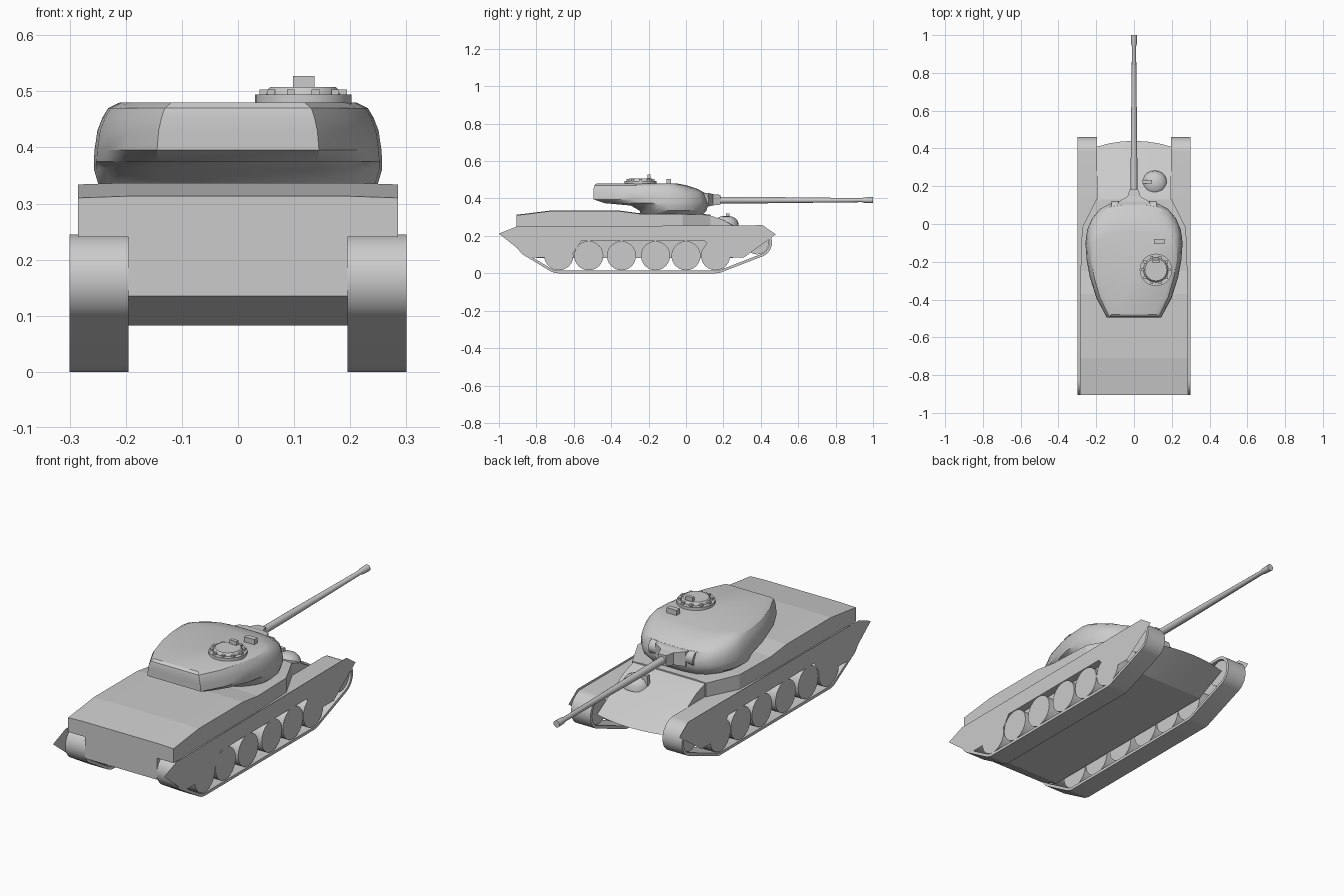
import bpy, bmesh, math
from math import sin, cos, pi, radians

if "Cube" in bpy.data.objects:
    bpy.data.objects.remove(bpy.data.objects["Cube"])


def make(name, verts, faces, smooth=None, mirror=False):
    me = bpy.data.meshes.new(name)
    me.from_pydata(verts, [], faces)
    bm = bmesh.new()
    bm.from_mesh(me)
    bmesh.ops.recalc_face_normals(bm, faces=bm.faces)
    bm.to_mesh(me)
    bm.free()
    ob = bpy.data.objects.new(name, me)
    bpy.context.collection.objects.link(ob)
    if mirror:
        ob.modifiers.new("Mirror", 'MIRROR')
    if smooth:
        bpy.ops.object.select_all(action='DESELECT')
        ob.select_set(True)
        bpy.context.view_layer.objects.active = ob
        bpy.ops.object.shade_smooth_by_angle(angle=radians(smooth))
    return ob


def loft(name, rings, closed=False, **kw):
    # Bridge equal-length rings; cap the ends unless the rings form a closed tube
    n, m = len(rings[0]), len(rings)
    verts = [v for r in rings for v in r]
    faces = []
    for i in range(m if closed else m - 1):
        a, b = i * n, (i + 1) % m * n
        faces += [(a + k, a + (k + 1) % n, b + (k + 1) % n, b + k) for k in range(n)]
    if not closed:
        faces += [tuple(range(n)), tuple(range((m - 1) * n, m * n))]
    return make(name, verts, faces, **kw)


def box(name, x, y, z, **kw):
    return loft(name, [[(x[0], y[0], h), (x[1], y[0], h), (x[1], y[1], h), (x[0], y[1], h)]
                       for h in z], **kw)


def turned(name, axis, centre, profile, n=24, **kw):
    # Revolve (position along axis, radius) pairs
    def pt(t, r, a):
        u, v = r * cos(a), r * sin(a)
        o = {'x': (t, u, v), 'y': (u, t, v), 'z': (u, v, t)}[axis]
        return tuple(c + d for c, d in zip(centre, o))
    return loft(name, [[pt(t, r, 2 * pi * k / n) for k in range(n)] for t, r in profile],
                smooth=35, **kw)


# Lower hull with a bowed nose
rings = []
for x in (-.195, -.13, -.065, 0, .065, .13, .195):
    nose = .44 - .03 * (x / .195) ** 2
    prof = [(-.905, .3), (-.905, .135), (-.8, .083), (.25, .083), (nose, .16),
            (.2, .285), (.12, .312), (-.3, .3)]
    rings.append([(x, y, z) for y, z in prof])
loft("lower_hull", rings, smooth=20)

# Upper hull: engine deck stepping down to the turret ring, tapering at the front
rings = []
for y, w, z in [(-.905, .285, .31), (-.71, .285, .334), (-.37, .285, .334),
                (-.25, .283, .318), (-.02, .275, .316), (.13, .2, .312)]:
    rings.append([(-w, y, .24), (w, y, .24), (w, y, z), (w * .7, y, z + .003),
                  (-w * .7, y, z + .003), (-w, y, z)])
loft("upper_hull", rings)

# Tracks: band stretched around the end wheels and outer road wheels
circles = [(-.825, .165, .08), (.38, .165, .08), (-.68, .096, .096), (.158, .096, .096)]
N = 56
loops = [[] for _ in range(4)]
for k in range(N):
    a = 2 * pi * (k + .5) / N
    cy, cz, r = max(circles, key=lambda c: c[0] * cos(a) + c[1] * sin(a) + c[2])
    for lp, x, rr in zip(loops, (.195, .3, .3, .195), (r, r, r - .014, r - .014)):
        lp.append((x, cy + rr * cos(a), cz + rr * sin(a)))
loft("tracks", loops, closed=True, smooth=30, mirror=True)

# Road wheels and end wheels
for i, y in enumerate((-.68, -.52, -.345, -.163, 0, .158)):
    turned(f"road_wheel_{i + 1}", 'x', (0, y, .094), [(.205, .078), (.297, .078)], mirror=True)
for nm, y in (("rear_wheel", -.825), ("front_wheel", .38)):
    turned(nm, 'x', (0, y, .165), [(.205, .064), (.29, .064)], mirror=True)

# Thin side skirts
skirt = [(-1, .212), (-.905, .25), (.41, .257), (.48, .208), (.31, .085), (.18, .085),
         (.1, .172), (-.56, .172), (-.62, .085), (-.84, .085)]
make("side_skirts", [(.3, y, z) for y, z in skirt], [tuple(range(len(skirt)))], mirror=True)

# Turret: plan outline squeezed at each height (z, width, rear reach, front reach)
half = [(.145, -.49), (.2, -.39), (.235, -.28), (.252, -.19), (.257, -.1), (.248, -.03),
        (.222, .03), (.18, .08), (.13, .107), (.06, .118)]
plan = half + [(-x, y) for x, y in reversed(half)]
rings = []
for z, w, rear, front in [(.31, .84, .36, .86), (.335, .97, .38, .96), (.362, 1, .5, 1),
                          (.375, 1, .86, 1), (.395, .995, 1.01, 1), (.43, .975, 1.01, .92),
                          (.453, .94, 1.01, .72), (.47, .9, 1, .48), (.48, .82, .97, .25)]:
    rings.append([(x * w, -.1 + (y + .1) * (rear if y < -.1 else front), z) for x, y in plan])
loft("turret", rings, smooth=32)

# Mantlet, its tapering collar and the gun
turned("mantlet", 'x', (0, .085, .395), [(-.12, .036), (.12, .036)], n=16)
loft("mantlet_collar", [[(-w, y, .393 - h), (w, y, .393 - h), (w, y, .393 + h), (-w, y, .393 + h)]
                        for y, w, h in [(.09, .09, .037), (.12, .08, .036),
                                        (.145, .035, .03), (.185, .021, .026)]])
turned("gun_barrel", 'y', (0, 0, .391),
       [(.15, .018), (.4, .017), (.94, .011), (.955, .015), (1, .0165)], n=16)

# Commander's cupola with a ring of vision blocks
cx, cy = .116, -.243
turned("cupola", 'z', (cx, cy, 0),
       [(.475, .086), (.494, .086), (.494, .066), (.502, .064), (.508, .058)], n=28)
for k in range(10):
    a = 2 * pi * k / 10
    x, y = cx + .071 * cos(a), cy + .071 * sin(a)
    box(f"vision_block_{k + 1}", (x - .007, x + .007), (y - .007, y + .007), (.49, .503))
box("cupola_sight", (.098, .136), (-.207, -.19), (.5, .527))
box("roof_periscope", (.107, .162), (-.105, -.08), (.478, .505))

# Driver's hood bulging from the glacis, with its periscope
turned("driver_hood", 'z', (.11, .215, .25),
       [(0, .068), (.025, .064), (.042, .052), (.053, .032), (.057, .008)], n=20)
box("driver_periscope", (.045, .095), (.215, .232), (.27, .32))
